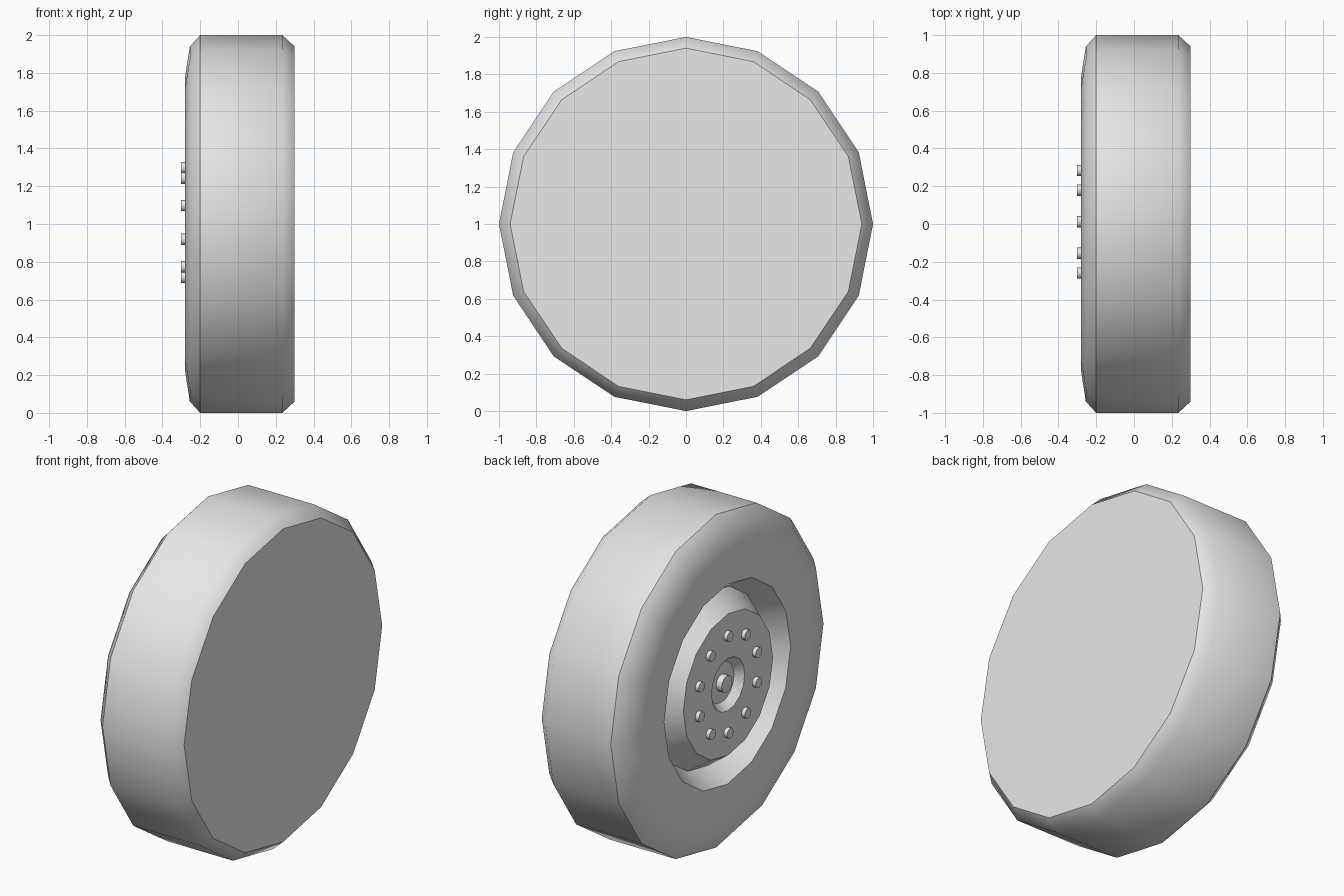
import bpy
import bmesh
from math import sin, cos, pi, radians

cube = bpy.data.objects.get("Cube")
if cube:
    bpy.data.objects.remove(cube, do_unlink=True)

grey = bpy.data.materials.new("light_grey")
grey.use_nodes = True
colour = (0.8, 0.8, 0.8, 1)
grey.diffuse_color = colour
grey.node_tree.nodes["Principled BSDF"].inputs["Base Color"].default_value = colour


def lathe(name, profile, sides, y=0.0, z=1.0):
    """Turn (x, radius) points round an axis along x and cap both ends."""
    bm = bmesh.new()
    rings = []
    for x, r in profile:
        angles = [2 * pi * i / sides for i in range(sides)]
        rings.append([bm.verts.new((x, y + r * sin(a), z + r * cos(a))) for a in angles])
    for a, b in zip(rings, rings[1:]):
        for i in range(sides):
            j = (i + 1) % sides
            bm.faces.new((a[i], a[j], b[j], b[i]))
    bm.faces.new(rings[0])
    bm.faces.new(rings[-1])
    bmesh.ops.recalc_face_normals(bm, faces=bm.faces)
    mesh = bpy.data.meshes.new(name)
    bm.to_mesh(mesh)
    bm.free()
    mesh.materials.append(grey)
    obj = bpy.data.objects.new(name, mesh)
    bpy.context.collection.objects.link(obj)
    bpy.ops.object.select_all(action="DESELECT")
    obj.select_set(True)
    bpy.context.view_layer.objects.active = obj
    bpy.ops.object.shade_smooth_by_angle(angle=radians(46))
    return obj


# Tyre, rim groove, hub disc and hub recess in one turned profile
lathe("wheel", [
    (0.3, 0.94), (0.235, 1.0),                  # inner shoulder
    (-0.2, 1.0), (-0.255, 0.94), (-0.28, 0.78), # outer shoulder
    (-0.275, 0.6), (-0.15, 0.52),               # rim groove
    (-0.28, 0.425), (-0.28, 0.157),             # hub disc
    (-0.235, 0.12),                             # hub recess
], 16)

# Axle cap in the hub recess
lathe("axle_cap", [(-0.23, 0.05), (-0.272, 0.05)], 12)

# Ring of wheel bolts
for i in range(10):
    a = 2 * pi * i / 10
    lathe(f"wheel_bolt_{i + 1}", [(-0.27, 0.03), (-0.303, 0.03)], 12,
          0.012 + 0.285 * sin(a), 1.008 + 0.29 * cos(a))
